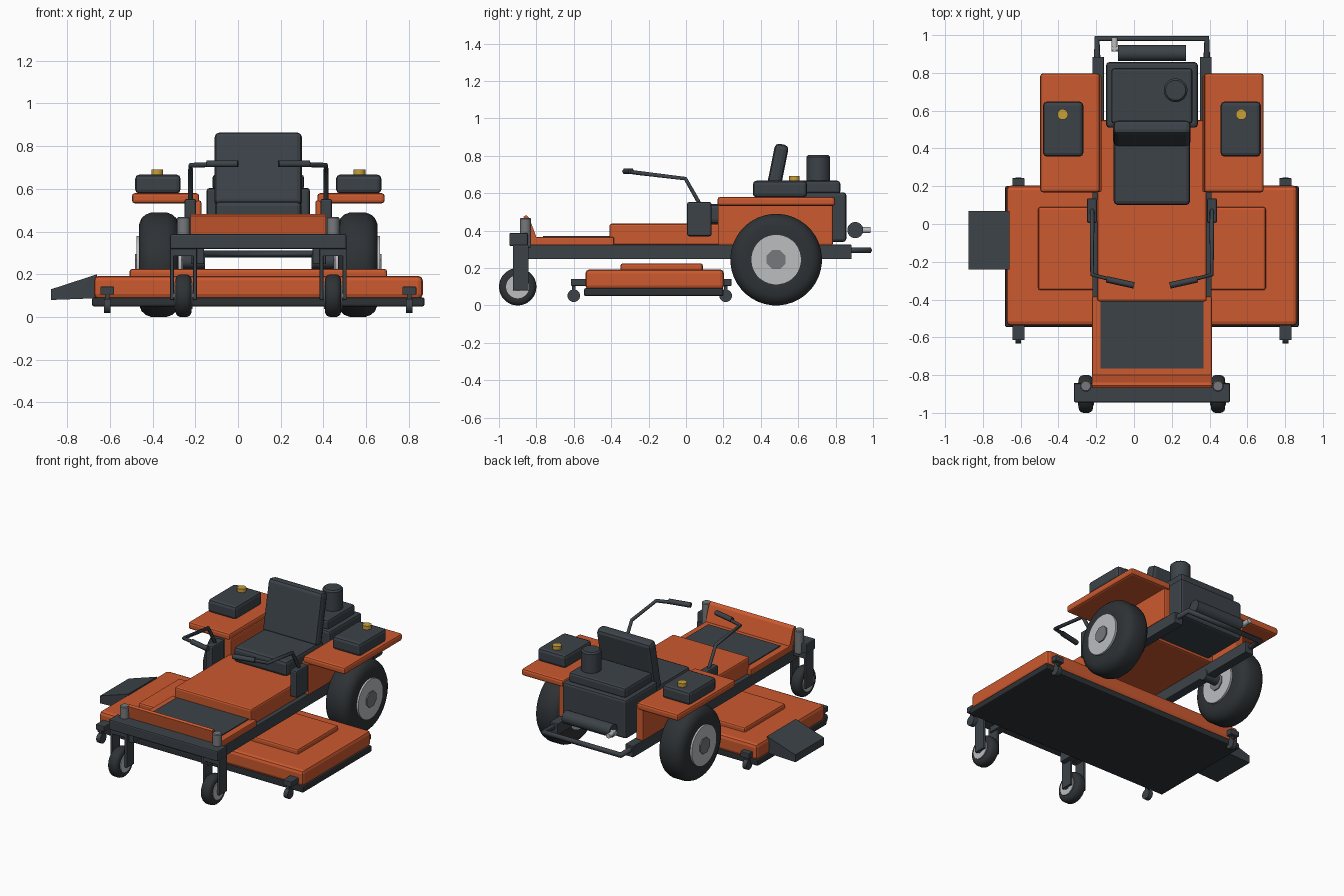
import bpy, bmesh, math
from mathutils import Vector, Euler

if "Cube" in bpy.data.objects:
    bpy.data.objects.remove(bpy.data.objects["Cube"])

CX = 0.095          # centre line of the machine (the chute offsets it)
SIDES = (("right", -1), ("left", 1))


def material(name, rgb):
    m = bpy.data.materials.new(name)
    m.use_nodes = True
    m.diffuse_color = (*rgb, 1)
    m.node_tree.nodes["Principled BSDF"].inputs["Base Color"].default_value = (*rgb, 1)
    return m


ORANGE = material("orange paint", (0.60, 0.10, 0.028))
DARK = material("dark grey", (0.045, 0.055, 0.065))
BLACK = material("black rubber", (0.027, 0.032, 0.036))
STEEL = material("steel grey", (0.18, 0.19, 0.20))
RIM = material("light rim", (0.50, 0.51, 0.53))
YELLOW = material("yellow cap", (0.58, 0.35, 0.04))


def finish(name, bm, mat, loc=(0, 0, 0), smooth=False):
    bmesh.ops.recalc_face_normals(bm, faces=bm.faces)
    me = bpy.data.meshes.new(name)
    bm.to_mesh(me)
    bm.free()
    me.materials.append(mat)
    ob = bpy.data.objects.new(name, me)
    ob.location = loc
    bpy.context.collection.objects.link(ob)
    if smooth:
        bpy.ops.object.select_all(action="DESELECT")
        ob.select_set(True)
        bpy.context.view_layer.objects.active = ob
        bpy.ops.object.shade_smooth_by_angle(angle=math.radians(35))
    return ob


def box(name, mat, x, y, z, bevel=0.008, tilt=0):
    """Bevelled box from (min, max) ranges, tilted about its own x axis."""
    bm = bmesh.new()
    bmesh.ops.create_cube(bm, size=1)
    bmesh.ops.scale(bm, vec=[b - a for a, b in (x, y, z)], verts=bm.verts)
    if bevel:
        bmesh.ops.bevel(bm, geom=bm.edges[:], offset=bevel, segments=2,
                        profile=0.5, affect="EDGES")
    ob = finish(name, bm, mat, [(a + b) / 2 for a, b in (x, y, z)])
    ob.rotation_euler = Euler((tilt, 0, 0))
    return ob


def around(centre, width):
    return (centre - width / 2, centre + width / 2)


def lathe(name, mat, profile, axis, loc, n=32):
    """Rings of (position along axis, radius), capped at both ends."""
    bm = bmesh.new()
    turn = Vector((0, 0, 1)).rotation_difference(Vector(axis))
    rings = []
    for h, r in profile:
        rings.append([bm.verts.new(turn @ Vector((r * math.cos(a), r * math.sin(a), h)))
                      for a in (math.tau * (i + 0.5) / n for i in range(n))])
    for p, q in zip(rings, rings[1:]):
        for i in range(n):
            j = (i + 1) % n
            bm.faces.new((p[i], p[j], q[j], q[i]))
    bm.faces.new(rings[0])
    bm.faces.new(rings[-1])
    return finish(name, bm, mat, loc, smooth=True)


def cylinder(name, mat, r, h, axis, loc, n=24, chamfer=0.0):
    e, c = h / 2, chamfer
    prof = [(-e, r), (e, r)] if not c else [(-e, r - c), (c - e, r), (e - c, r), (e, r - c)]
    return lathe(name, mat, prof, axis, loc, n)


def prism(name, mat, outline, axis, span):
    """Extrude an outline along x (outline is y,z) or along y (outline is x,z)."""
    bm = bmesh.new()
    put = (lambda p, t: (t, *p)) if axis == "x" else (lambda p, t: (p[0], t, p[1]))
    a, b = ([bm.verts.new(put(p, t)) for p in outline] for t in span)
    bm.faces.new(a)
    bm.faces.new(b)
    for i in range(len(a)):
        j = (i + 1) % len(a)
        bm.faces.new((a[i], a[j], b[j], b[i]))
    return finish(name, bm, mat)


def tube(name, mat, points, r):
    cu = bpy.data.curves.new(name, "CURVE")
    cu.dimensions = "3D"
    cu.bevel_depth, cu.bevel_resolution, cu.use_fill_caps = r, 1, True
    sp = cu.splines.new("POLY")
    sp.points.add(len(points) - 1)
    for p, co in zip(sp.points, points):
        p.co = (*co, 1)
    cu.materials.append(mat)
    ob = bpy.data.objects.new(name, cu)
    bpy.context.collection.objects.link(ob)


def wheel(name, r, w, loc, rim_r, hub_r, hub_out):
    half = [(0.5, 0.6), (0.5, 0.78), (0.44, 0.89), (0.34, 0.96), (0.2, 1.0)]
    prof = [(-a * w, b * r) for a, b in half] + [(a * w, b * r) for a, b in reversed(half)]
    lathe(name + "_tire", BLACK, prof, (1, 0, 0), loc, 40)
    cylinder(name + "_rim", RIM, rim_r, w + hub_out, (1, 0, 0), loc, 32)
    cylinder(name + "_hub", STEEL, hub_r, w + hub_out + 0.015, (1, 0, 0), loc, 8)


# Mower deck
box("deck_rim", BLACK, around(CX, 1.555), (-0.545, 0.2), (0.05, 0.092))
box("deck_shell", ORANGE, around(CX, 1.54), (-0.538, 0.203), (0.085, 0.193), 0.022)
box("deck_raised_panel", ORANGE, around(CX, 1.205), (-0.35, 0.09), (0.18, 0.225), 0.012)
prism("discharge_chute", DARK,
      [(-0.66, 0.2), (-0.875, 0.13), (-0.875, 0.08), (-0.66, 0.088)], "y", (-0.24, 0.07))
for side, s in SIDES:
    x = CX + s * 0.707
    for end, y, span in (("front", -0.6, (-0.615, -0.53)), ("rear", 0.212, (0.19, 0.243))):
        box(f"{side}_{end}_roller_bracket", DARK, around(x, 0.065), span, (0.105, 0.142), 0.004)
        box(f"{side}_{end}_roller_stem", DARK, around(x, 0.02), around(y, 0.02), (0.05, 0.11), 0)
        cylinder(f"{side}_{end}_roller", DARK, 0.034, 0.03, (1, 0, 0), (x, y, 0.052), 16)

# Frame, front beam and rear bumper
for side, s in SIDES:
    box(f"{side}_rail", DARK, around(CX + s * 0.285, 0.062), (-0.9, 0.885), (0.248, 0.325), 0.004)
box("front_beam", DARK, around(CX, 0.825), (-0.945, -0.845), (0.318, 0.388))
tube("rear_bumper", DARK, [(CX - 0.29, 0.86, 0.295), (CX - 0.29, 0.982, 0.295),
                           (CX + 0.29, 0.982, 0.295), (CX + 0.29, 0.86, 0.295)], 0.018)

# Front casters
for side, s in SIDES:
    x = CX + s * 0.35
    wheel(f"{side}_caster", 0.1, 0.075, (x, -0.9, 0.1), 0.062, 0.025, 0.01)
    box(f"{side}_fork_crown", DARK, around(x, 0.125), (-0.925, -0.842), (0.285, 0.325), 0.004)
    for t in (-1, 1):
        box(f"{side}_fork_leg", DARK, around(x + t * 0.054, 0.018), (-0.925, -0.842),
            (0.08, 0.32), 0.004)
    cylinder(f"{side}_caster_pivot", STEEL, 0.03, 0.16, (0, 0, 1), (x, -0.858, 0.388), 16, 0.005)

# Drive wheels
for side, s in SIDES:
    wheel(f"{side}_drive", 0.245, 0.185, (CX + s * 0.465, 0.482, 0.245), 0.135, 0.055, 0.025)
    cylinder(f"{side}_axle", DARK, 0.035, 0.14, (1, 0, 0), (CX + s * 0.32, 0.482, 0.26), 16)

# Footplate, toe board and seat platform
box("footplate", ORANGE, around(CX, 0.635), (-0.84, -0.385), (0.322, 0.365), 0.006)
box("floor_mat", DARK, around(CX, 0.545), (-0.765, -0.4), (0.363, 0.371), 0)
prism("toe_board", ORANGE, [(-0.85, 0.36), (-0.868, 0.474), (-0.855, 0.483),
                            (-0.838, 0.468), (-0.798, 0.36)], "x", around(CX, 0.635))
box("seat_platform", ORANGE, around(CX, 0.58), (-0.41, 0.55), (0.322, 0.437), 0.012)

# Side panels, fenders and fuel tanks
for side, s in SIDES:
    box(f"{side}_side_panel", ORANGE, around(CX + s * 0.293, 0.052), (0.17, 0.785), (0.322, 0.545))
    box(f"{side}_fender", ORANGE, around(CX + s * 0.434, 0.315), (0.168, 0.797), (0.532, 0.58), 0.014)
    box(f"{side}_fuel_tank", DARK, around(CX + s * 0.47, 0.213), (0.357, 0.648), (0.578, 0.667), 0.02)
    cylinder(f"{side}_fuel_cap", YELLOW, 0.029, 0.03, (0, 0, 1), (CX + s * 0.473, 0.58, 0.676), 12)

# Seat
box("seat_cushion", DARK, around(CX, 0.405), (0.1, 0.5), (0.437, 0.542), 0.022)
box("seat_back", DARK, around(CX, 0.41), around(0.48, 0.075), around(0.69, 0.35), 0.024, -0.2)

# Engine
box("engine_block", DARK, around(CX, 0.485), (0.51, 0.857), (0.34, 0.605), 0.016)
box("engine_cover", DARK, around(CX, 0.43), (0.53, 0.825), (0.595, 0.667), 0.016)
cylinder("air_cleaner", DARK, 0.063, 0.15, (0, 0, 1), (0.22, 0.708, 0.73), 24, 0.01)
cylinder("muffler", DARK, 0.043, 0.36, (1, 0, 0), (CX, 0.905, 0.403), 20)
cylinder("exhaust_elbow", RIM, 0.016, 0.05, (1, 0, 0), (-0.095, 0.928, 0.403), 12)
cylinder("exhaust_pipe", RIM, 0.016, 0.075, (0, 1, 0), (-0.103, 0.95, 0.403), 12)

# Steering controls
for side, s in SIDES:
    def at(d, y, z):
        return (CX + s * d, y, z)
    box(f"{side}_control_box", DARK, around(CX + s * 0.318, 0.054), (0.006, 0.136), (0.37, 0.553), 0.01)
    tube(f"{side}_lever", DARK, [at(0.317, 0.075, 0.54), at(0.317, -0.003, 0.678),
                                 at(0.317, -0.268, 0.71), at(0.12, -0.32, 0.718)], 0.012)
    tube(f"{side}_grip", DARK, [at(0.24, -0.293, 0.717), at(0.095, -0.325, 0.717)], 0.017)
